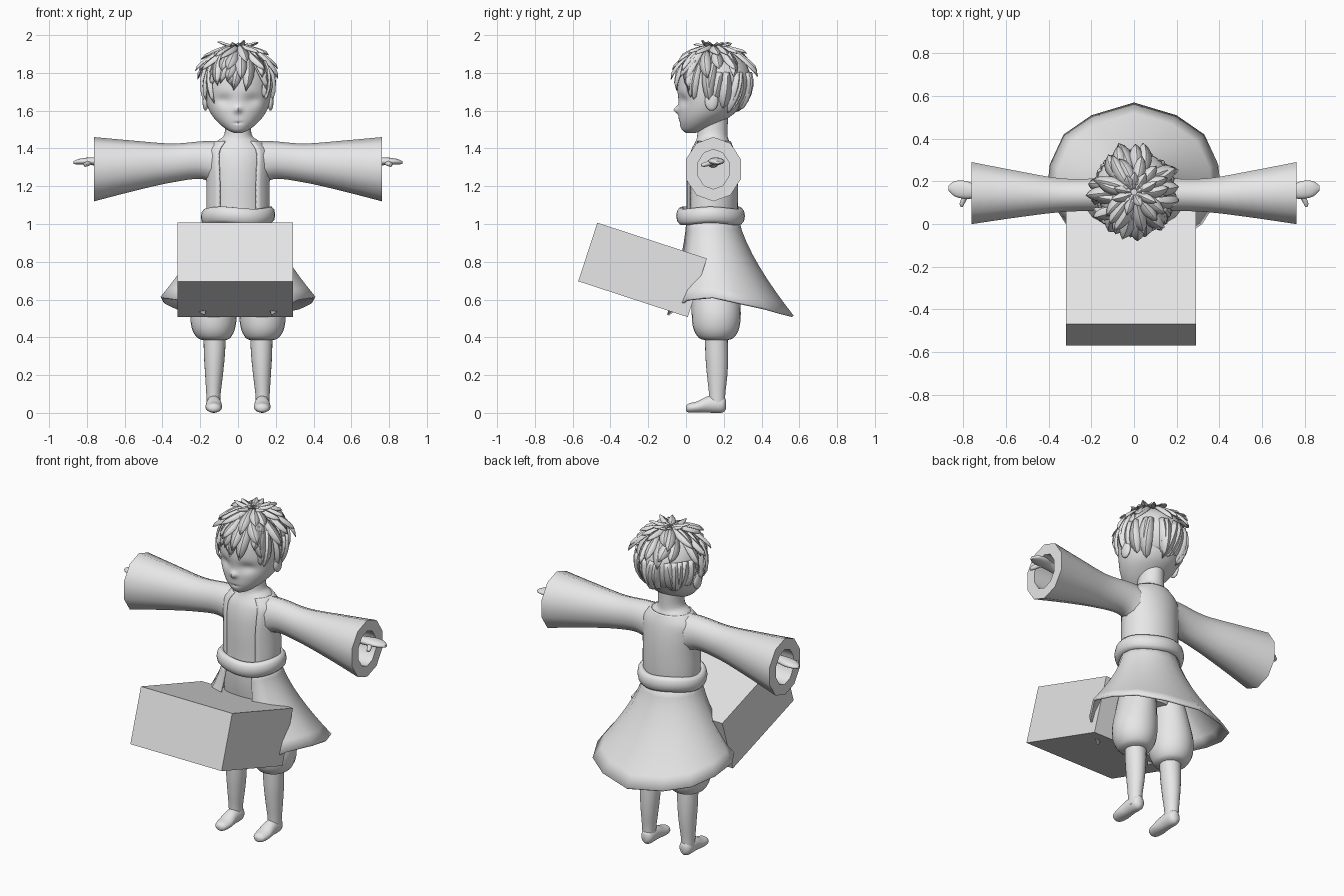
import bpy, bmesh, math, random
from mathutils import Vector

random.seed(4)
if "Cube" in bpy.data.objects:
    bpy.data.objects.remove(bpy.data.objects["Cube"])

GREY = (0.8, 0.8, 0.8, 1)
clay = bpy.data.materials.new("light_grey")
clay.use_nodes = True
clay.diffuse_color = GREY
clay.node_tree.nodes["Principled BSDF"].inputs["Base Color"].default_value = GREY


def finish(name, bm, angle=55, thickness=0):
    """Turn a bmesh into a smooth shaded object."""
    bmesh.ops.recalc_face_normals(bm, faces=bm.faces)
    mesh = bpy.data.meshes.new(name)
    bm.to_mesh(mesh)
    bm.free()
    mesh.materials.append(clay)
    ob = bpy.data.objects.new(name, mesh)
    bpy.context.collection.objects.link(ob)
    bpy.ops.object.select_all(action='DESELECT')
    ob.select_set(True)
    bpy.context.view_layer.objects.active = ob
    bpy.ops.object.shade_smooth_by_angle(angle=math.radians(angle))
    if thickness:
        solid = ob.modifiers.new("thickness", 'SOLIDIFY')
        solid.thickness = thickness
    return ob


def smooth_rings(rings, steps):
    """Catmull-Rom interpolation between the given rings."""
    out = []
    last = len(rings) - 1
    for i in range(last):
        p, q, r, s = (rings[max(0, min(last, i + k))] for k in (-1, 0, 1, 2))
        for j in range(steps):
            t = j / steps
            out.append([b + 0.5 * t * (c - a + t * (2*a - 5*b + 4*c - d + t * (3*(b - c) + d - a)))
                        for a, b, c, d in zip(p, q, r, s)])
    return out + [list(rings[-1])]


def loft(name, axis, rings, sides=24, steps=4, side=1, gap=0, shape=None, thickness=0):
    """Skin ellipses (position, centre a, centre b, radius a, radius b) along an axis."""
    bm = bmesh.new()
    loops = []
    gap = math.radians(gap)
    count = sides + 1 if gap else sides
    for t, ca, cb, ra, rb in smooth_rings(rings, steps):
        loop = []
        for k in range(count):
            th = -math.pi / 2 + gap + (2 * math.pi - 2 * gap) * k / sides
            co = [ca + ra * math.cos(th), cb + rb * math.sin(th)]
            co.insert(axis, t)
            co = Vector(co)
            if shape:
                shape(co)
            co.x *= side
            loop.append(bm.verts.new(co))
        loops.append(loop)
    for lo, hi in zip(loops, loops[1:]):
        for k in range(sides):
            n = (k + 1) % count
            bm.faces.new((lo[k], lo[n], hi[n], hi[k]))
    if not gap:
        bm.faces.new(loops[0])
        bm.faces.new(loops[-1])
    return finish(name, bm, thickness=thickness)


def ball(name, centre, radii):
    bm = bmesh.new()
    bmesh.ops.create_uvsphere(bm, u_segments=16, v_segments=10, radius=1)
    bmesh.ops.scale(bm, vec=radii, verts=bm.verts)
    bmesh.ops.translate(bm, vec=centre, verts=bm.verts)
    return finish(name, bm)


# Head with nose, eye sockets and mouth pressed into the front
def face_shape(co):
    if co.y > 0.1:
        return
    def bump(x, z, wx, wz):
        return math.exp(-((abs(co.x) - x) / wx) ** 2 - ((co.z - z) / wz) ** 2)
    co.y += 0.016 * bump(0.075, 1.655, 0.04, 0.03)
    co.y -= 0.026 * bump(0, 1.605, 0.016, 0.018)
    co.y += 0.007 * bump(0, 1.535, 0.022, 0.006)


def slab(z, rx, front, back):
    return (z, 0, (front + back) / 2, rx, (back - front) / 2)


loft("head", 2, [slab(1.482, 0.02, 0, 0.05), slab(1.5, 0.06, -0.022, 0.11), slab(1.54, 0.108, -0.036, 0.19),
                 slab(1.59, 0.147, -0.04, 0.26), slab(1.65, 0.17, -0.04, 0.3), slab(1.72, 0.178, -0.045, 0.32),
                 slab(1.8, 0.172, -0.035, 0.32), slab(1.87, 0.14, 0, 0.29), slab(1.92, 0.07, 0.07, 0.22)],
     sides=64, steps=8, shape=face_shape)

# Hair cap: an ellipsoid with the face area cut away
CENTRE = Vector((0, 0.15, 1.755))
RADII = Vector((0.188, 0.195, 0.182))
bm = bmesh.new()
bmesh.ops.create_uvsphere(bm, u_segments=32, v_segments=20, radius=1)
bmesh.ops.delete(bm, geom=[v for v in bm.verts if v.co.z < -0.75 or (v.co.y < -0.05 and v.co.z < 0.35)],
                 context='VERTS')
for v in bm.verts:
    v.co = CENTRE + v.co * RADII
finish("hair_cap", bm, thickness=0.008)


# Hair locks: pointed leaf strips that follow the skull
def on_skull(az, el, r):
    return CENTRE + r * RADII * Vector((math.cos(el) * math.sin(az), -math.cos(el) * math.cos(az), math.sin(el)))


def lock(bm, az, sweep, el0, el1, r0, r1, width, parts=6):
    rows = []
    for k in range(parts + 1):
        t = k / parts
        at = [math.radians(az + sweep * t), math.radians(el0 + (el1 - el0) * t), r0 + (r1 - r0) * t * t]
        here = on_skull(*at)
        ahead = on_skull(at[0] + math.radians(sweep) * 0.05, at[1] + math.radians(el1 - el0) * 0.05, at[2])
        out = (here - CENTRE).normalized()
        across = (ahead - here).cross(out).normalized() * width * (0.5 + 1.1 * t) * (1 - t ** 3)
        if k == parts:
            rows.append([bm.verts.new(here)] * 3)
        else:
            rows.append([bm.verts.new(p) for p in (here - across, here + out * 0.012, here + across)])
    for a, b in zip(rows, rows[1:]):
        for j in (0, 1):
            if b[0] is b[1]:
                bm.faces.new((a[j], a[j + 1], b[j]))
            else:
                bm.faces.new((a[j], a[j + 1], b[j + 1], b[j]))


def hair_layer(name, count, start, end, el0, el1, r0, r1, width):
    bm = bmesh.new()
    for k in range(count):
        az = start + (end - start) * (k + 0.5) / count
        lock(bm, az + random.uniform(-5, 5), random.uniform(-18, 18), el0, el1 + random.uniform(-8, 8),
             r0, r1 + random.uniform(-0.06, 0.06), width)
    finish(name, bm, 40, 0.004)


hair_layer("nape_locks", 13, 95, 265, 15, -58, 1.0, 1.05, 0.036)
hair_layer("temple_locks_left", 4, 48, 92, 35, -38, 1.0, 1.1, 0.028)
hair_layer("temple_locks_right", 4, 268, 312, 35, -38, 1.0, 1.1, 0.028)
hair_layer("fringe_locks", 9, -52, 52, 62, -8, 1.0, 1.09, 0.036)
hair_layer("outer_locks", 18, 0, 360, 58, 10, 1.02, 1.2, 0.034)
hair_layer("upper_locks", 14, 0, 360, 80, 36, 1.02, 1.22, 0.032)
hair_layer("crown_tuft", 9, 0, 360, 86, 64, 1.0, 1.25, 0.024)

# Torso with neck, then the open jacket over it
trunk = [(1.0, 0, 0.13, 0.155, 0.13), (1.1, 0, 0.135, 0.16, 0.132), (1.22, 0, 0.135, 0.16, 0.132),
         (1.32, 0, 0.135, 0.165, 0.125), (1.39, 0, 0.137, 0.16, 0.11), (1.44, 0, 0.14, 0.11, 0.088),
         (1.475, 0, 0.14, 0.072, 0.08), (1.58, 0, 0.145, 0.068, 0.078)]
loft("shirt_torso", 2, trunk, sides=32)
loft("jacket", 2, [(z, a, b, ra + 0.008, rb + 0.008) for z, a, b, ra, rb in trunk[:6]],
     sides=28, gap=36, thickness=0.01)

# Rolled belt
bm = bmesh.new()
for k in range(32):
    th = math.tau * k / 32
    for j in range(10):
        ph = math.tau * j / 10
        r = 1 + 0.16 * math.cos(ph)
        bm.verts.new((0.17 * r * math.cos(th), 0.13 + 0.157 * r * math.sin(th),
                      1.043 + 0.045 * math.sin(ph) + 0.006 * math.cos(3 * th)))
bm.verts.ensure_lookup_table()
for k in range(32):
    for j in range(10):
        bm.faces.new([bm.verts[a % 32 * 10 + b % 10] for a, b in
                      ((k, j), (k + 1, j), (k + 1, j + 1), (k, j + 1))])
finish("belt", bm)

# Flared skirt, open at the front, hem drooping to the back
half = [(0.18, -0.1, 0.52), (0.32, 0, 0.6), (0.41, 0.14, 0.615), (0.395, 0.28, 0.585),
        (0.33, 0.42, 0.555), (0.2, 0.51, 0.53), (0, 0.57, 0.515)]
hem = [Vector(p) for p in half] + [Vector((-x, y, z)) for x, y, z in half[-2::-1]]
bm = bmesh.new()
rows = []
for i in range(9):
    t = i / 8
    row = []
    for k, low in enumerate(hem):
        th = math.radians(-58 + 296 * k / (len(hem) - 1))
        top = Vector((0.165 * math.cos(th), 0.13 + 0.15 * math.sin(th), 1.03))
        co = top.lerp(low, t ** 1.4)
        co.z = top.z + (low.z - top.z) * t
        row.append(bm.verts.new(co))
    rows.append(row)
for a, b in zip(rows, rows[1:]):
    for k in range(len(hem) - 1):
        bm.faces.new((a[k], a[k + 1], b[k + 1], b[k]))
finish("skirt", bm, thickness=0.012)

# Trouser hips
loft("trouser_hips", 2, [(0.7, 0, 0.15, 0.13, 0.09), (0.8, 0, 0.145, 0.17, 0.12),
                         (0.92, 0, 0.135, 0.16, 0.13), (1.03, 0, 0.13, 0.15, 0.13)])

# Limbs, built once for each side
for label, s in (("left", 1), ("right", -1)):
    loft(label + "_trouser_leg", 2, [(0.385, 0.125, 0.16, 0.06, 0.06), (0.4, 0.128, 0.16, 0.09, 0.095),
         (0.45, 0.13, 0.16, 0.115, 0.122), (0.53, 0.128, 0.16, 0.122, 0.13),
         (0.65, 0.115, 0.155, 0.105, 0.125), (0.82, 0.09, 0.145, 0.085, 0.11)], side=s)
    loft(label + "_shin", 2, [(0.03, 0.13, 0.165, 0.035, 0.042), (0.1, 0.13, 0.165, 0.038, 0.043),
         (0.2, 0.127, 0.165, 0.047, 0.054), (0.3, 0.125, 0.163, 0.055, 0.06),
         (0.42, 0.123, 0.16, 0.06, 0.06)], side=s)
    loft(label + "_foot", 1, [(0.0, 0.128, 0.024, 0.012, 0.012), (0.015, 0.128, 0.026, 0.034, 0.024),
         (0.06, 0.128, 0.031, 0.044, 0.03), (0.12, 0.128, 0.045, 0.04, 0.044),
         (0.19, 0.128, 0.045, 0.036, 0.044), (0.212, 0.128, 0.045, 0.015, 0.025)], side=s)
    sleeve = [(0.1, 0.137, 1.315, 0.09, 0.125), (0.19, 0.137, 1.338, 0.08, 0.1),
              (0.35, 0.135, 1.323, 0.084, 0.103), (0.55, 0.14, 1.308, 0.115, 0.133),
              (0.762, 0.145, 1.29, 0.153, 0.17)]
    cuff = loft(label + "_sleeve", 0, sleeve, sides=10, side=s)
    # hollow the sleeve end: narrow rim, then a pocket
    bm = bmesh.new()
    bm.from_mesh(cuff.data)
    end = max(bm.faces, key=lambda f: f.calc_center_median().x * s)
    bmesh.ops.inset_region(bm, faces=[end], thickness=0.065)
    pocket = bmesh.ops.extrude_face_region(bm, geom=[end])["geom"]
    moved = [g for g in pocket if isinstance(g, bmesh.types.BMVert)]
    bmesh.ops.translate(bm, vec=(-0.13 * s, 0, 0), verts=moved)
    if end.is_valid:
        bm.faces.remove(end)
    bm.to_mesh(cuff.data)
    bm.free()
    loft(label + "_hand", 0, [(0.6, 0.14, 1.32, 0.03, 0.025), (0.72, 0.15, 1.33, 0.03, 0.022),
         (0.79, 0.16, 1.332, 0.042, 0.02), (0.84, 0.165, 1.33, 0.036, 0.015),
         (0.87, 0.168, 1.325, 0.012, 0.008)], sides=16, side=s)
    loft(label + "_thumb", 1, [(0.08, 0.808, 1.312, 0.005, 0.005), (0.1, 0.805, 1.315, 0.013, 0.012),
         (0.15, 0.78, 1.328, 0.016, 0.014)], sides=10, side=s)
    ball(label + "_ear", (0.172 * s, 0.135, 1.65), (0.016, 0.036, 0.05))

# Tilted carrying box
bm = bmesh.new()
bmesh.ops.create_cube(bm, size=1)
bmesh.ops.scale(bm, vec=(0.61, 0.61, 0.326), verts=bm.verts)
crate = finish("box", bm, 20)
crate.location = (-0.015, -0.23, 0.757)
crate.rotation_euler.x = math.radians(-18.1)
